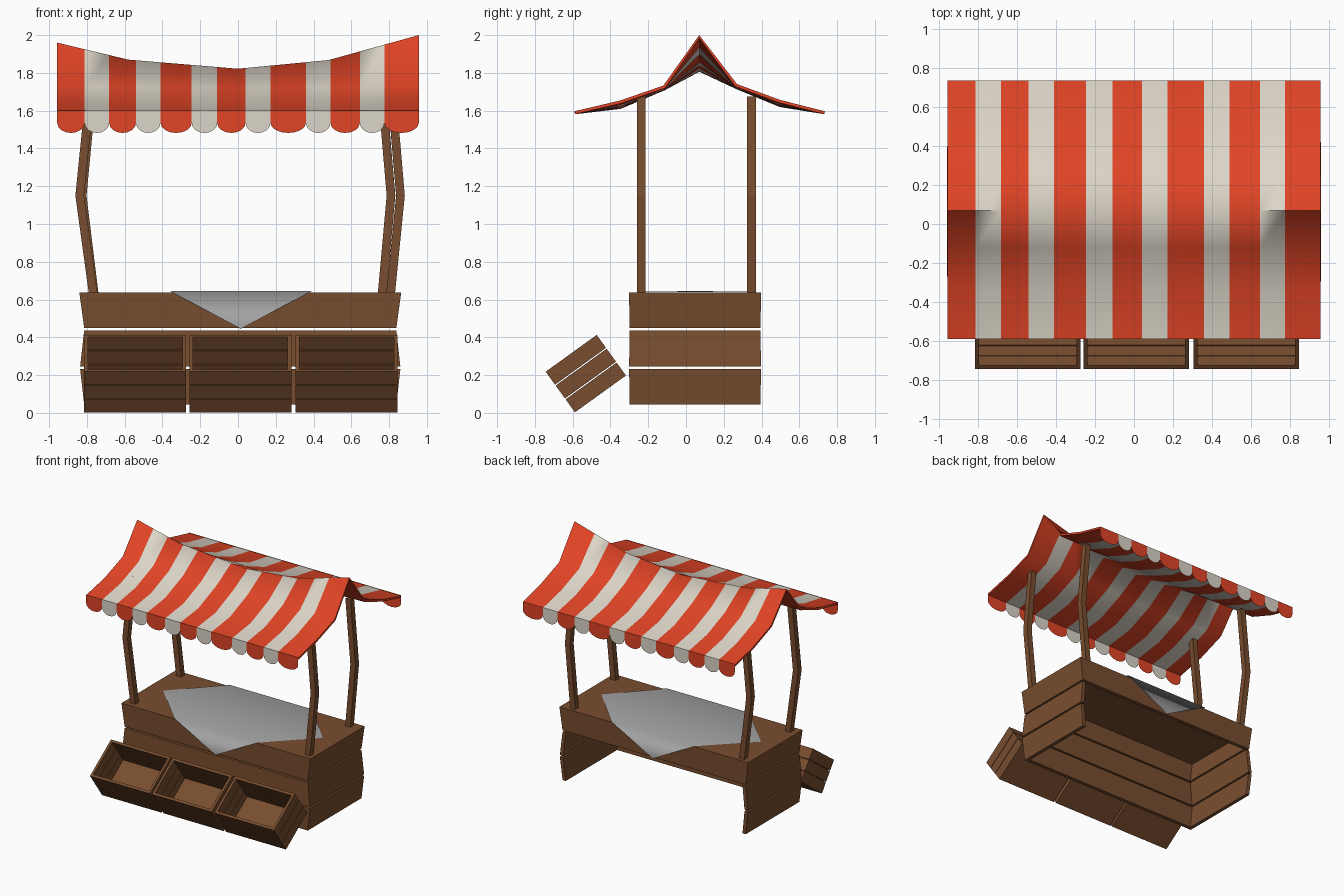
import bpy, bmesh, math
from mathutils import Matrix, Vector

if "Cube" in bpy.data.objects:
    bpy.data.objects.remove(bpy.data.objects["Cube"])


def material(name, r, g, b):
    m = bpy.data.materials.new(name)
    m.use_nodes = True
    m.diffuse_color = (r, g, b, 1)
    m.node_tree.nodes["Principled BSDF"].inputs["Base Color"].default_value = (r, g, b, 1)
    return m


WOOD = material("brown wood", 0.19, 0.075, 0.028)
RED = material("awning red", 0.75, 0.058, 0.019)
CREAM = material("awning cream", 0.72, 0.67, 0.58)
GREY = material("cloth grey", 0.36, 0.36, 0.36)


def finish(name, bm, *mats):
    mesh = bpy.data.meshes.new(name)
    bm.to_mesh(mesh)
    bm.free()
    for m in mats:
        mesh.materials.append(m)
    obj = bpy.data.objects.new(name, mesh)
    bpy.context.collection.objects.link(obj)
    return obj


def add_box(bm, lo, hi):
    lo, hi = Vector(lo), Vector(hi)
    verts = bmesh.ops.create_cube(bm, size=1)["verts"]
    for v in verts:
        v.co = Vector([(lo[i] + hi[i]) / 2 + v.co[i] * (hi[i] - lo[i]) for i in range(3)])


def smooth(obj, angle):
    bpy.ops.object.select_all(action='DESELECT')
    obj.select_set(True)
    bpy.context.view_layer.objects.active = obj
    bpy.ops.object.shade_smooth_by_angle(angle=math.radians(angle))


# Counter: three flared tiers of boards, open at the back below the top tier
CX, CY = 0.012, 0.048
HX, HY, T = 0.852, 0.35, 0.03


def tier(name, z0, z1, bottom, top, back):
    bm = bmesh.new()
    for s in (-1, 1):
        a, b = sorted((s * HX, s * (HX - T)))
        add_box(bm, (a, -HY, z0), (b, HY, z1))
    for s in ((-1, 1) if back else (-1,)):
        a, b = sorted((s * HY, s * (HY - T)))
        add_box(bm, (T - HX, a, z0), (HX - T, b, z1))
    for v in bm.verts:
        k = bottom if v.co.z < (z0 + z1) / 2 else top
        v.co.x = CX + v.co.x * k
        v.co.y = CY + v.co.y * (1 + (k - 1) * 0.4)
    return finish(name, bm, WOOD)


tier("counter_lower_boards", 0.045, 0.232, 0.97, 0.995, False)
tier("counter_middle_boards", 0.245, 0.437, 0.995, 0.97, False)
tier("counter_upper_boards", 0.45, 0.637, 0.97, 1.0, True)

bm = bmesh.new()
add_box(bm, (CX - HX + T, CY - HY + T, 0.605), (CX + HX - T, CY + HY - T, 0.637))
finish("counter_top", bm, WOOD)

# Tilted slatted crates in front of the counter
tilt = Matrix.Translation((0, -0.588, 0.003)) @ Matrix.Rotation(math.radians(35.8), 4, 'X')
W, D, H, t, gap = 0.54, 0.333, 0.265, 0.02, 0.006
for label, x in (("right", -0.545), ("middle", 0.012), ("left", 0.575)):
    bm = bmesh.new()
    slat = (H - 2 * gap) / 3
    for i in range(3):
        z0 = i * (slat + gap)
        z1 = z0 + slat
        for x0 in (-W / 2, W / 2 - t):
            add_box(bm, (x0, 0, z0), (x0 + t, D, z1))
        for y0 in (0, D - t):
            add_box(bm, (t - W / 2, y0, z0), (W / 2 - t, y0 + t, z1))
    add_box(bm, (t - W / 2, t, 0), (W / 2 - t, D - t, t))
    bm.transform(Matrix.Translation((x, 0, 0)) @ tilt)
    finish("crate_" + label, bm, WOOD)


# Bent posts
def post(name, y, path):
    bm = bmesh.new()
    r = 0.023
    rings = [[bm.verts.new((x + dx * r, y + dy * r, z))
              for dx, dy in ((-1, -1), (1, -1), (1, 1), (-1, 1))] for x, z in path]
    for a, b in zip(rings, rings[1:]):
        for i in range(4):
            j = (i + 1) % 4
            bm.faces.new((a[i], a[j], b[j], b[i]))
    bm.faces.new(rings[0][::-1])
    bm.faces.new(rings[-1])
    finish(name, bm, WOOD)


for name, y, base, bend, head in (
        ("front_right_post", -0.237, -0.765, -0.838, -0.785),
        ("back_right_post", 0.347, -0.76, -0.825, -0.775),
        ("front_left_post", -0.237, 0.807, 0.86, 0.815),
        ("back_left_post", 0.347, 0.762, 0.81, 0.765)):
    post(name, y, ((base, 0.62), (bend, 1.15), (head, 1.675)))

# Cloth draped over the counter, corners hanging front and back
bm = bmesh.new()
zt = 0.645
x0, x1, mid = -0.36, 0.39, 0.015
y0, y1 = CY - HY - 0.006, CY + HY + 0.006
fl, fr, br, bl, left, right, ft, bt = [bm.verts.new(p) for p in (
    (x0, y0, zt), (x1, y0, zt), (x1, y1, zt), (x0, y1, zt),
    (-0.71, CY, 0.64), (0.73, CY, 0.64),
    (mid, y0 - 0.004, 0.445), (mid, y1 + 0.004, 0.445))]
for f in ((fl, fr, br, bl), (left, fl, bl), (fr, right, br), (ft, fr, fl), (bt, bl, br)):
    bm.faces.new(f)
smooth(finish("cloth", bm, GREY), 100)

# Striped awning: sagging ridge, concave slopes
STRIPES = [-0.957, -0.812, -0.682, -0.54, -0.41, -0.245, -0.11,
           0.04, 0.172, 0.36, 0.49, 0.645, 0.775, 0.957]
RIDGE = [(-0.957, 1.96), (-0.58, 1.87), (0, 1.822), (0.48, 1.868), (0.957, 2.0)]
# y, height at mid span, share of the ridge's rise towards the ends
PROFILE = [(-0.59, 1.597, 0), (-0.35, 1.625, 0.16), (-0.12, 1.722, 0.06), (0.07, 1.822, 1),
           (0.27, 1.73, 0.06), (0.5, 1.635, 0.12), (0.735, 1.597, 0)]


def rise(x):
    for (xa, za), (xb, zb) in zip(RIDGE, RIDGE[1:]):
        if x <= xb:
            return za + (zb - za) * (x - xa) / (xb - xa) - 1.822
    return RIDGE[-1][1] - 1.822


bm = bmesh.new()
columns = sorted(set(STRIPES + [p[0] for p in RIDGE]))
grid = [[bm.verts.new((x, y, z + k * rise(x))) for y, z, k in PROFILE] for x in columns]
for i in range(len(columns) - 1):
    centre = (columns[i] + columns[i + 1]) / 2
    stripe = sum(centre > s for s in STRIPES) - 1
    for j in range(len(PROFILE) - 1):
        f = bm.faces.new((grid[i][j], grid[i + 1][j], grid[i + 1][j + 1], grid[i][j + 1]))
        f.material_index = stripe % 2
awning = finish("awning", bm, RED, CREAM)
solid = awning.modifiers.new("thickness", 'SOLIDIFY')
solid.thickness = 0.016
solid.offset = -1
bpy.context.view_layer.objects.active = awning
awning.select_set(True)
bpy.ops.object.modifier_apply(modifier=solid.name)
smooth(awning, 80)

# Scalloped hems along both eaves
for name, y in (("front_hem", -0.591), ("back_hem", 0.737)):
    bm = bmesh.new()
    for i, (xa, xb) in enumerate(zip(STRIPES, STRIPES[1:])):
        c, r = (xa + xb) / 2, (xb - xa) / 2
        pts = [(xb, 1.6), (xa, 1.6)]
        for s in range(9):
            a = math.pi * s / 8
            pts.append((c - r * math.cos(a), 1.535 - 0.053 * math.sin(a)))
        f = bm.faces.new([bm.verts.new((x, y, z)) for x, z in pts])
        if y > 0:
            f.normal_flip()
        f.material_index = i % 2
    finish(name, bm, RED, CREAM)
